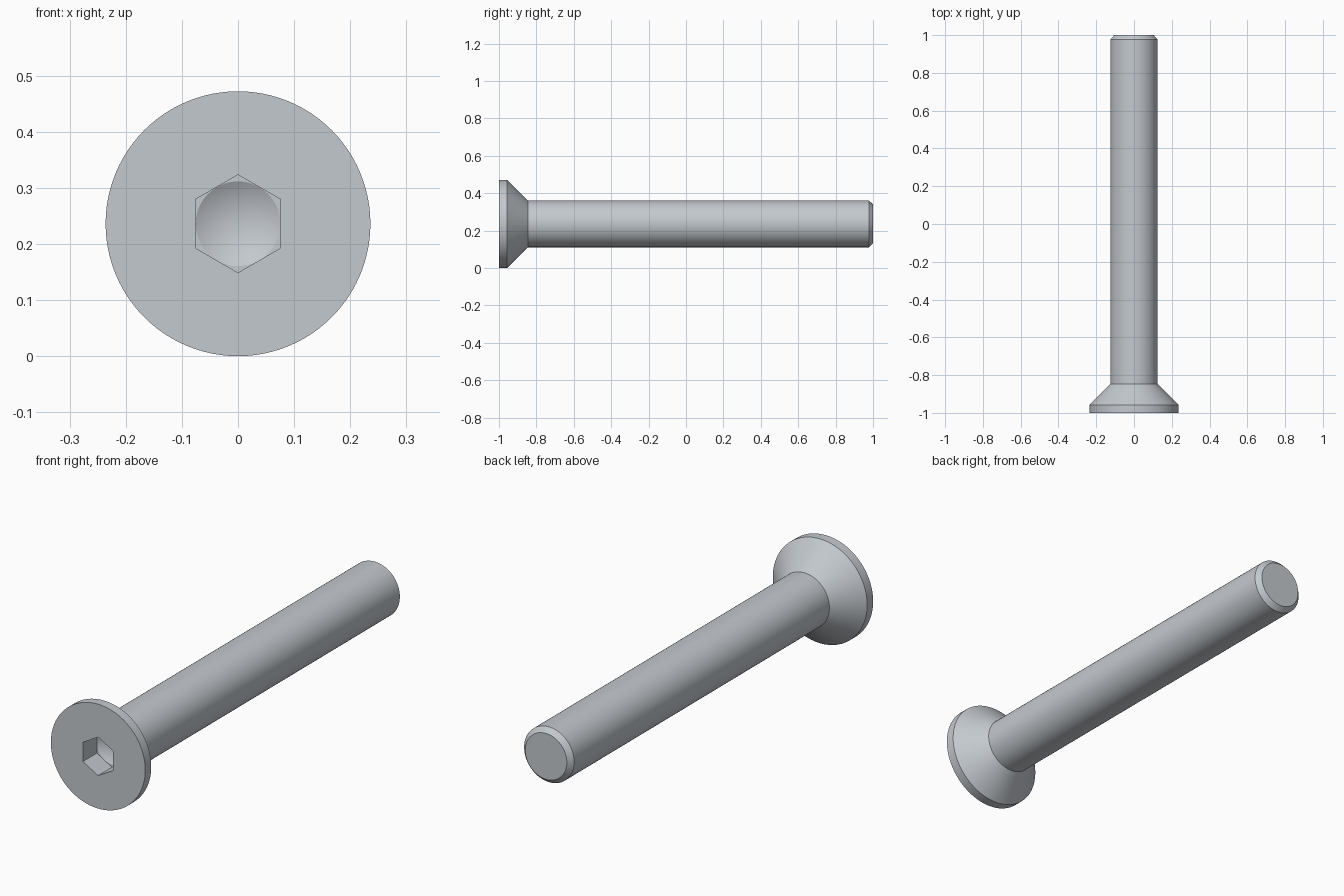
import bpy, bmesh, math

SIDES = 96
HEAD_R, SHANK_R, TIP_R = 0.236, 0.125, 0.104
SOCKET = 0.0755  # half the hexagon's width across flats
CENTRE_Z = HEAD_R

cube = bpy.data.objects.get("Cube")
if cube:
    bpy.data.objects.remove(cube, do_unlink=True)

steel = bpy.data.materials.new("steel_grey")
steel.use_nodes = True
colour = (0.55, 0.585, 0.62, 1)
steel.diffuse_color = colour
steel.node_tree.nodes["Principled BSDF"].inputs["Base Color"].default_value = colour


def ring(bm, y, r, hexagon=False):
    """Ring of points around the long axis, round or six-sided."""
    verts = []
    for i in range(SIDES):
        a = math.tau * i / SIDES
        sixth = math.tau / 6
        d = (a + sixth / 2) % sixth - sixth / 2
        rad = r / math.cos(d) if hexagon else r
        verts.append(bm.verts.new((rad * math.cos(a), y, CENTRE_Z + rad * math.sin(a))))
    return verts


bm = bmesh.new()
# From the socket floor, out over the head, and along the shank to the tip
rings = [
    ring(bm, -0.90, SOCKET * 0.998),
    ring(bm, -0.90, SOCKET, True),
    ring(bm, -1.0, SOCKET, True),
    ring(bm, -1.0, HEAD_R),
    ring(bm, -0.957, HEAD_R),
    ring(bm, -0.846, SHANK_R),
    ring(bm, 0.978, SHANK_R),
    ring(bm, 1.0, TIP_R),
]
for a, b in zip(rings, rings[1:]):
    for i in range(SIDES):
        j = (i + 1) % SIDES
        bm.faces.new((a[i], a[j], b[j], b[i]))

# Conical socket floor and flat tip
apex = bm.verts.new((0, -0.857, CENTRE_Z))
for i in range(SIDES):
    bm.faces.new((rings[0][(i + 1) % SIDES], rings[0][i], apex))
bm.faces.new(rings[-1])
bmesh.ops.recalc_face_normals(bm, faces=bm.faces)

mesh = bpy.data.meshes.new("countersunk_screw")
bm.to_mesh(mesh)
bm.free()
mesh.materials.append(steel)
screw = bpy.data.objects.new("countersunk_screw", mesh)
bpy.context.collection.objects.link(screw)

bpy.ops.object.select_all(action="DESELECT")
screw.select_set(True)
bpy.context.view_layer.objects.active = screw
bpy.ops.object.shade_smooth_by_angle(angle=math.radians(25))
